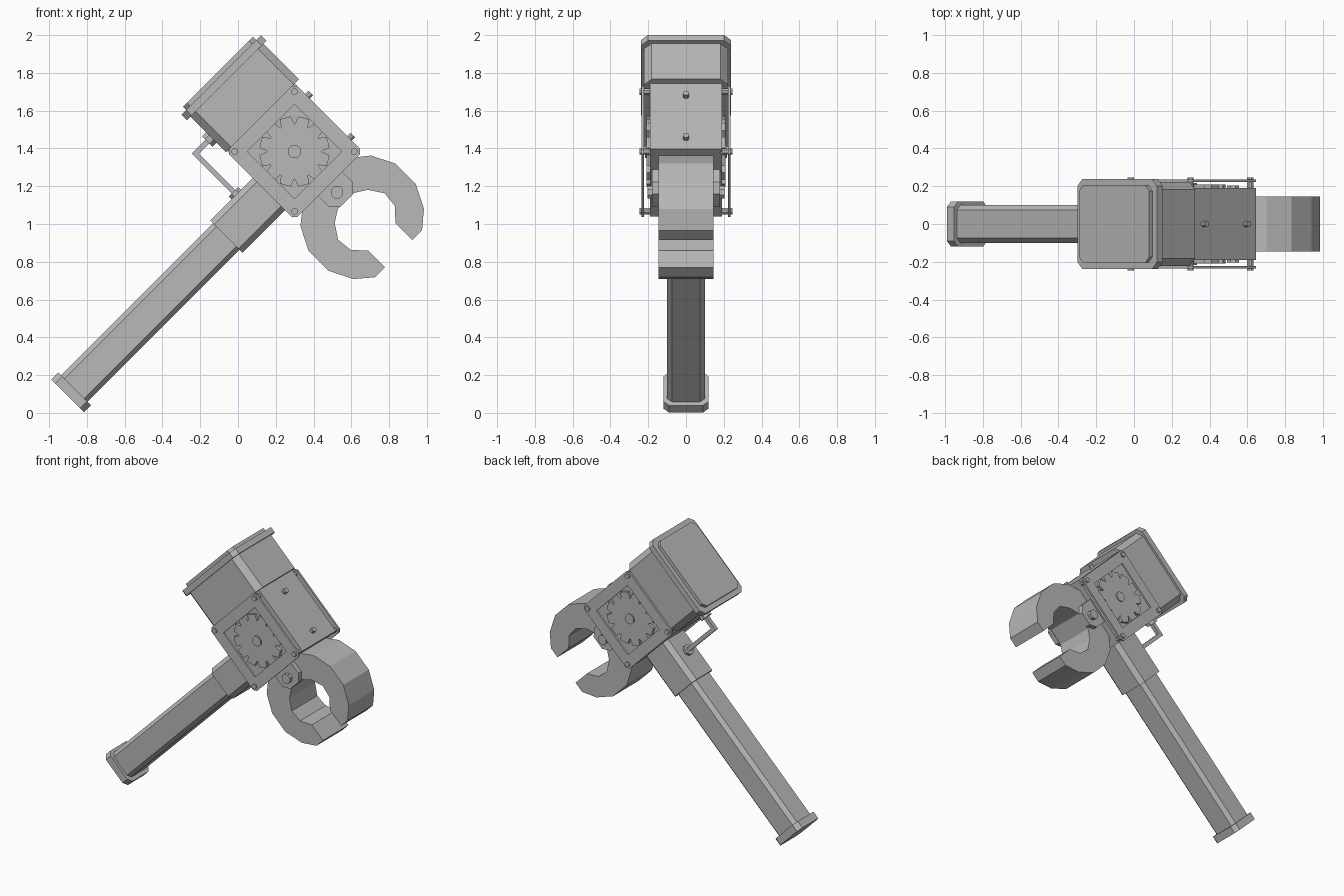
import bpy, bmesh, math
from mathutils import Matrix, Vector

cube = bpy.data.objects.get("Cube")
if cube:
    bpy.data.objects.remove(cube)

mat = bpy.data.materials.new("plain_grey")
mat.use_nodes = True
GREY = (0.48, 0.48, 0.48, 1)
mat.diffuse_color = GREY
mat.node_tree.nodes["Principled BSDF"].inputs["Base Color"].default_value = GREY

# Parts are laid out upright (x along the grip, z across the head), then tilted
TILT = Matrix.Rotation(math.radians(-45), 4, 'Y')


def place(axis, p, d):
    a, b = p
    return Vector({'X': (d, a, b), 'Y': (a, d, b), 'Z': (a, b, d)}[axis])


def prism(name, outer, axis, lo, hi, inner=None):
    """Extrude an outline along an axis, optionally with a matching hole."""
    bm = bmesh.new()
    n = len(outer)

    def loop(pts, d):
        return [bm.verts.new(place(axis, p, d)) for p in pts]

    def bridge(a, b):
        for i in range(n):
            j = (i + 1) % n
            bm.faces.new((a[i], a[j], b[j], b[i]))

    low, high = loop(outer, lo), loop(outer, hi)
    bridge(low, high)
    if inner:
        in_low, in_high = loop(inner, lo), loop(inner, hi)
        bridge(in_low, in_high)
        bridge(low, in_low)
        bridge(high, in_high)
    else:
        bm.faces.new(low)
        bm.faces.new(high)
    bmesh.ops.recalc_face_normals(bm, faces=bm.faces[:])
    bm.transform(TILT)
    mesh = bpy.data.meshes.new(name)
    bm.to_mesh(mesh)
    bm.free()
    mesh.materials.append(mat)
    obj = bpy.data.objects.new(name, mesh)
    bpy.context.collection.objects.link(obj)
    return obj


def octa(a0, a1, b0, b1, c):
    """Rectangle with cut corners."""
    return [(a0 + c, b0), (a1 - c, b0), (a1, b0 + c), (a1, b1 - c),
            (a1 - c, b1), (a0 + c, b1), (a0, b1 - c), (a0, b0 + c)]


def disc(a, b, r, n=8):
    return [(a + r * math.cos(math.tau * (i + .5) / n),
             b + r * math.sin(math.tau * (i + .5) / n)) for i in range(n)]


def box(name, x0, x1, y0, y1, z0, z1):
    return prism(name, [(x0, y0), (x1, y0), (x1, y1), (x0, y1)], 'Z', z0, z1)


# Grip: pommel, shaft and collar
prism("pommel", octa(-.12, .12, .578, .825, .03), 'X', -.575, -.522)
prism("grip_shaft", octa(-.1, .1, .605, .803, .025), 'X', -.53, .7)
prism("grip_collar", octa(-.118, .118, .583, .825, .03), 'X', .617, .96)

# Head: upper body, flange cap and raised top panel
prism("head_body", octa(.93, 1.478, -.222, .222, .04), 'Z', 1.02, 1.29)
prism("head_cap", octa(.905, 1.5, -.237, .237, .035), 'Z', 1.287, 1.328)
prism("top_panel", octa(.94, 1.465, -.205, .205, .03), 'Z', 1.32, 1.352)
box("gear_block", .94, 1.445, -.19, .19, .53, 1.03)

# Screws on the striking side
for z in (.61, .925):
    prism("side_screw", disc(0, z, .018), 'X', 1.44, 1.47)

# Gear windows on both sides
GX, GZ = 1.19, .767
TEETH = 12
gear = []
for i in range(TEETH):
    for off, r in ((-.5, .142), (-.3, .187), (.3, .187)):
        a = math.tau * (i + off) / TEETH
        gear.append((GX + r * math.cos(a), GZ + r * math.sin(a)))


def square(h, c):
    return octa(GX - h, GX + h, GZ - h, GZ + h, c)


def both_sides(name, outline, y0, y1, inner=None):
    for side, s in (("left", 1), ("right", -1)):
        prism(side + "_" + name, outline, 'Y', s * y0, s * y1, inner)


both_sides("gear", gear, .185, .21)
both_sides("gear_axle", disc(GX, GZ, .037), .2, .218)
both_sides("gear_frame", square(.255, .02), .222, .236, square(.177, .002))
for dx in (-.224, .224):
    for dz in (-.224, .224):
        both_sides("frame_screw", disc(GX + dx, GZ + dz, .018), .18, .247)

# Open claw under the head: half outline mirrored
CX, CZ = 1.197, .268
half = [(.06, .122), (.125, .08), (.174, .005), (.165, -.08), (.102, -.148),
        (.102, -.274), (.175, -.274), (.263, -.2), (.326, -.075),
        (.326, .075), (.264, .198), (.178, .266)]
# inner run from centre to tip, then outer run back to the top
inner_half, outer_half = half[:5], half[5:]
outline = (inner_half + outer_half
           + [(-x, z) for x, z in reversed(outer_half)]
           + [(-x, z) for x, z in reversed(inner_half)])
prism("claw", [(CX + x, CZ + z) for x, z in outline], 'Y', -.145, .145)

# Lugs and bolts holding the claw
lug = [(1.112, .54), (1.112, .435), (1.155, .388), (1.25, .388),
       (1.293, .435), (1.293, .54)]
both_sides("claw_lug", lug, .14, .18)
both_sides("claw_bolt", disc(CX, .455, .035), .17, .205)

# Bent rod behind the head with its two mounts
rod = [(.94, 1.145), (.797, 1.145), (.797, .82), (.825, .82),
       (.825, 1.117), (.94, 1.117)]
prism("rod", rod, 'Y', -.014, .014)
prism("rod_mount_upper", disc(0, 1.131, .042), 'X', .9, .94)
prism("rod_mount_lower", disc(.811, 0, .038), 'Z', .815, .845)
